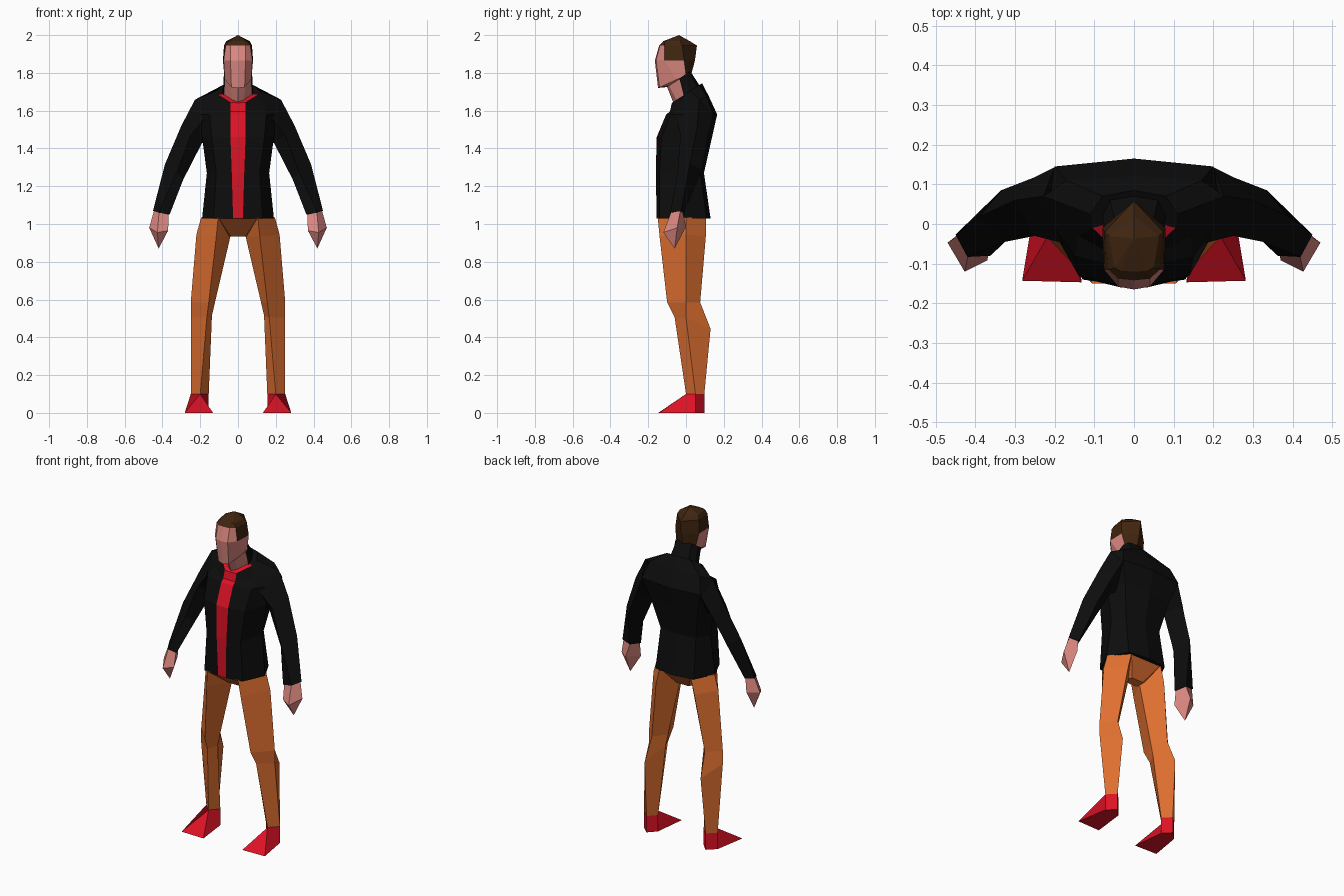
import bpy, bmesh


def material(name, rgb):
    m = bpy.data.materials.new(name)
    m.diffuse_color = (*rgb, 1)
    return m


MATS = {
    "skin": material("skin", (0.73, 0.25, 0.22)),
    "hair": material("brown hair", (0.05, 0.018, 0.005)),
    "black": material("black cloth", (0.004, 0.004, 0.004)),
    "red": material("red", (0.72, 0.006, 0.018)),
    "orange": material("orange cloth", (0.74, 0.16, 0.03)),
}


def level(z, slope, pts):
    """Ring at height z, tilted along y by slope."""
    return [(x, y, z + slope * y) for x, y in pts]


def loft(name, rings, colour, closed=True, cap_start=False, cap_end=False):
    """Skin the rings, mirror across x; colour is a name or a rule(column, band)."""
    rule = colour if callable(colour) else (lambda c, b: colour)
    bm = bmesh.new()
    rows = [[bm.verts.new(p) for p in r] for r in rings]
    n = len(rows[0])
    names = []
    for b in range(len(rows) - 1):
        for c in range(n if closed else n - 1):
            d = (c + 1) % n
            f = bm.faces.new((rows[b][c], rows[b][d], rows[b + 1][d], rows[b + 1][c]))
            key = rule(c, b)
            if key not in names:
                names.append(key)
            f.material_index = names.index(key)
    for flag, row in ((cap_start, rows[0]), (cap_end, rows[-1])):
        if flag:
            f = bm.faces.new(row)
            f.material_index = len(names) - 1
    bmesh.ops.remove_doubles(bm, verts=bm.verts[:], dist=0.0005)
    bmesh.ops.mirror(bm, geom=bm.verts[:] + bm.edges[:] + bm.faces[:],
                     axis='X', merge_dist=0.0005)
    bmesh.ops.remove_doubles(bm, verts=bm.verts[:], dist=0.0005)
    bmesh.ops.recalc_face_normals(bm, faces=bm.faces[:])
    me = bpy.data.meshes.new(name)
    bm.to_mesh(me)
    bm.free()
    for key in names:
        me.materials.append(MATS[key])
    ob = bpy.data.objects.new(name, me)
    bpy.context.collection.objects.link(ob)
    return ob


# Jacket body: half rings from centre front to centre back, with red front stripe
loft("jacket", [
    level(1.03, 0, [(0, -.155), (.026, -.155), (.13, -.14), (.19, -.01), (.13, .11), (0, .13)]),
    level(1.27, 0, [(0, -.16), (.033, -.16), (.115, -.14), (.165, 0), (.12, .075), (0, .095)]),
    level(1.46, 0, [(0, -.155), (.04, -.153), (.14, -.13), (.19, 0), (.16, .115), (0, .138)]),
    level(1.58, 0, [(0, -.105), (.04, -.105), (.15, -.08), (.23, .03), (.2, .145), (0, .165)]),
    level(1.63, .4, [(0, -.085), (.04, -.085), (.14, -.03), (.228, .07), (.17, .11), (0, .12)]),
    level(1.69, .65, [(0, -.075), (.04, -.072), (.105, -.01), (.11, .025), (.08, .07), (0, .085)]),
    level(1.69, .65, [(0, -.066), (.02, -.056), (.075, -.002), (.078, .02), (.06, .06), (0, .07)]),
], lambda c, b: "red" if c == 0 or (b == 5 and c == 1) else "black",
    closed=False, cap_start=True)

# Standing collar at the back of the neck
loft("collar", [
    level(1.69, .65, [(.078, -.012), (.079, .02), (.06, .06), (0, .07)]),
    level(1.795, .7, [(.077, -.035), (.074, -.005), (.05, .015), (0, .022)]),
], "black", closed=False)

# Sleeves: rings of outer, front, inner, back
loft("sleeves", [
    [(.228, .07, 1.658), (.17, -.05, 1.57), (.16, .03, 1.42), (.2, .143, 1.57)],
    [(.30, .06, 1.52), (.25, -.03, 1.47), (.19, .03, 1.43), (.25, .118, 1.47)],
    [(.387, .02, 1.315), (.325, -.045, 1.27), (.29, .0, 1.235), (.335, .085, 1.29)],
    [(.45, -.027, 1.07), (.42, -.083, 1.06), (.362, -.08, 1.05), (.39, -.012, 1.06)],
], "black", cap_start=True, cap_end=True)

# Hands
loft("hands", [
    [(.445, -.03, 1.07), (.418, -.08, 1.06), (.367, -.077, 1.05), (.392, -.016, 1.06)],
    [(.47, -.047, .98), (.427, -.12, .955), (.37, -.092, .965), (.41, 0, .985)],
    [(.42, -.06, .87)] * 4,
], "skin", cap_start=True)


# Head, neck and hair: half rings from centre front to centre back
def head_colour(c, b):
    if b == 0:
        return "skin"
    if b >= 4 or (b == 3 and c >= 2) or (b in (1, 2) and c == 3):
        return "hair"
    return "skin"


loft("head", [
    level(1.69, .65, [(0, -.068), (.03, -.05), (.075, -.004), (.07, .03), (0, .065)]),
    level(1.79, .65, [(0, -.1), (.04, -.09), (.07, -.03), (.06, 0), (0, .005)]),
    level(1.787, .45, [(0, -.148), (.035, -.14), (.07, -.05), (.065, 0), (0, .03)]),
    level(1.865, 0, [(0, -.165), (.04, -.158), (.076, -.115), (.08, -.01), (0, .047)]),
    level(1.945, 0, [(0, -.142), (.04, -.138), (.065, -.115), (.074, -.02), (0, .058)]),
    level(1.968, 0, [(0, -.12), (.035, -.118), (.05, -.11), (.063, -.03), (0, .02)]),
    [(0, -.037, 2.0)] * 5,
], head_colour, closed=False)

# Trouser seat between the legs
loft("trouser_seat", [
    level(1.035, 0, [(0, -.15), (.105, -.15), (.188, 0), (.105, .105), (0, .105)]),
    level(.935, 0, [(0, -.03), (.04, -.03), (.05, 0), (.04, .03), (0, .03)]),
], "orange", closed=False, cap_start=True, cap_end=True)

# Trouser legs: rings of outer, front, inner, back
loft("trouser_legs", [
    [(.195, 0, 1.035), (.105, -.15, 1.035), (.02, 0, 1.035), (.105, .105, 1.035)],
    [(.22, 0, .945), (.115, -.14, .935), (.04, 0, .935), (.13, .105, .935)],
    [(.25, 0, .585), (.155, -.10, .585), (.122, 0, .585), (.18, .075, .585)],
    [(.25, 0, .505), (.165, -.06, .505), (.138, 0, .515), (.19, .13, .445)],
    [(.25, .05, .1), (.2, 0, .1), (.155, .05, .1), (.2, .097, .1)],
], "orange", cap_start=True, cap_end=True)

# Shoes: ankle ring flaring to a wide toe edge
loft("shoes", [
    level(.1, 0, [(.25, .05), (.2, 0), (.2, 0), (.155, .05), (.2, .097)]),
    level(0, 0, [(.25, .05), (.282, -.143), (.132, -.147), (.155, .05), (.2, .097)]),
], "red", cap_end=True)
